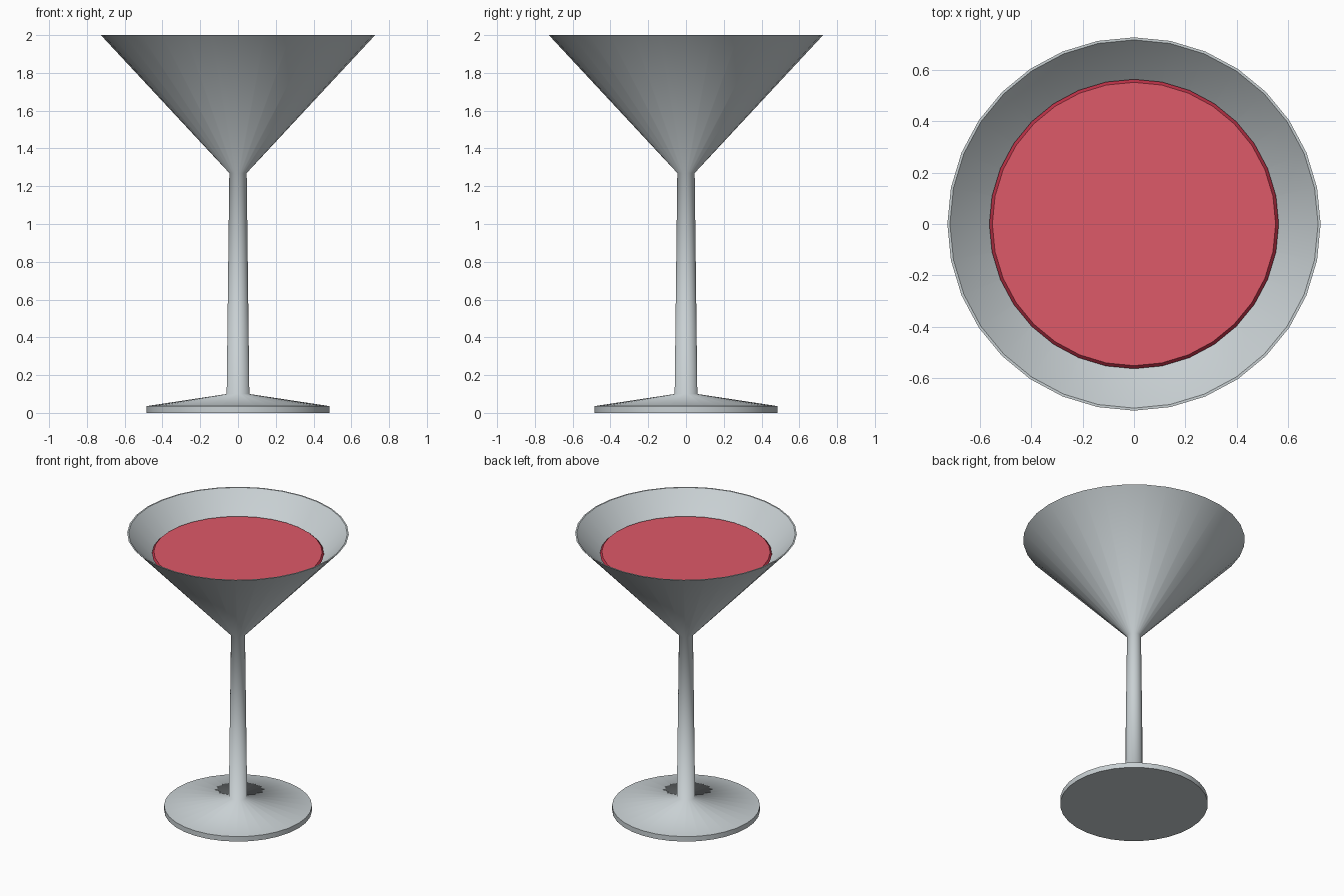
import bpy, bmesh, math

if "Cube" in bpy.data.objects:
    bpy.data.objects.remove(bpy.data.objects["Cube"])

SIDES = 32


def material(name, rgb):
    m = bpy.data.materials.new(name)
    m.diffuse_color = (*rgb, 1.0)
    m.use_nodes = True
    m.node_tree.nodes["Principled BSDF"].inputs["Base Color"].default_value = m.diffuse_color
    return m


def lathe(name, profile, mats, sharp_rule):
    """Revolve (radius, z) points around z; radius 0 gives a pole.
    sharp_rule(z) tells which horizontal rings stay crisp."""
    bm = bmesh.new()
    rings = []
    for r, z in profile:
        if r == 0:
            rings.append([bm.verts.new((0, 0, z))] * SIDES)
        else:
            rings.append([bm.verts.new((r * math.cos(2 * math.pi * i / SIDES),
                                        r * math.sin(2 * math.pi * i / SIDES), z))
                          for i in range(SIDES)])
    for a, b in zip(rings, rings[1:]):
        for i in range(SIDES):
            j = (i + 1) % SIDES
            bm.faces.new(list(dict.fromkeys((a[i], a[j], b[j], b[i]))))
    bmesh.ops.recalc_face_normals(bm, faces=bm.faces)
    for f in bm.faces:
        f.smooth = True
    for ring in rings:
        if ring[0] is not ring[1] and sharp_rule(ring[0].co.z):
            for i in range(SIDES):
                bm.edges.get((ring[i], ring[(i + 1) % SIDES])).smooth = False
    mesh = bpy.data.meshes.new(name)
    bm.to_mesh(mesh)
    bm.free()
    for m in mats:
        mesh.materials.append(m)
    obj = bpy.data.objects.new(name, mesh)
    bpy.context.collection.objects.link(obj)
    return obj


glass_grey = material("pale_grey_glass", (0.58, 0.63, 0.65))
drink_red = material("drink_red", (0.73, 0.10, 0.14))
drink_dark = material("drink_edge_red", (0.48, 0.03, 0.06))

# foot, stem and thin-walled conical bowl as one closed shell;
# crisp at the foot edge and lip, smooth through the stem joint
lathe("cocktail_glass", [
    (0, 0), (0.484, 0), (0.484, 0.036),
    (0.060, 0.10), (0.046, 1.27),
    (0.726, 2.0), (0.716, 2.0), (0.03, 1.28), (0, 1.28),
], [glass_grey], lambda z: z < 0.05 or z > 1.9)

# drink filling the bowl, with a narrow darker edge
drink = lathe("drink", [
    (0, 1.31), (0.02, 1.31), (0.563, 1.857), (0.551, 1.868), (0, 1.868),
], [drink_red, drink_dark], lambda z: z > 1.8)
for p in drink.data.polygons:
    p.material_index = 0 if p.center.z > 1.866 else 1
